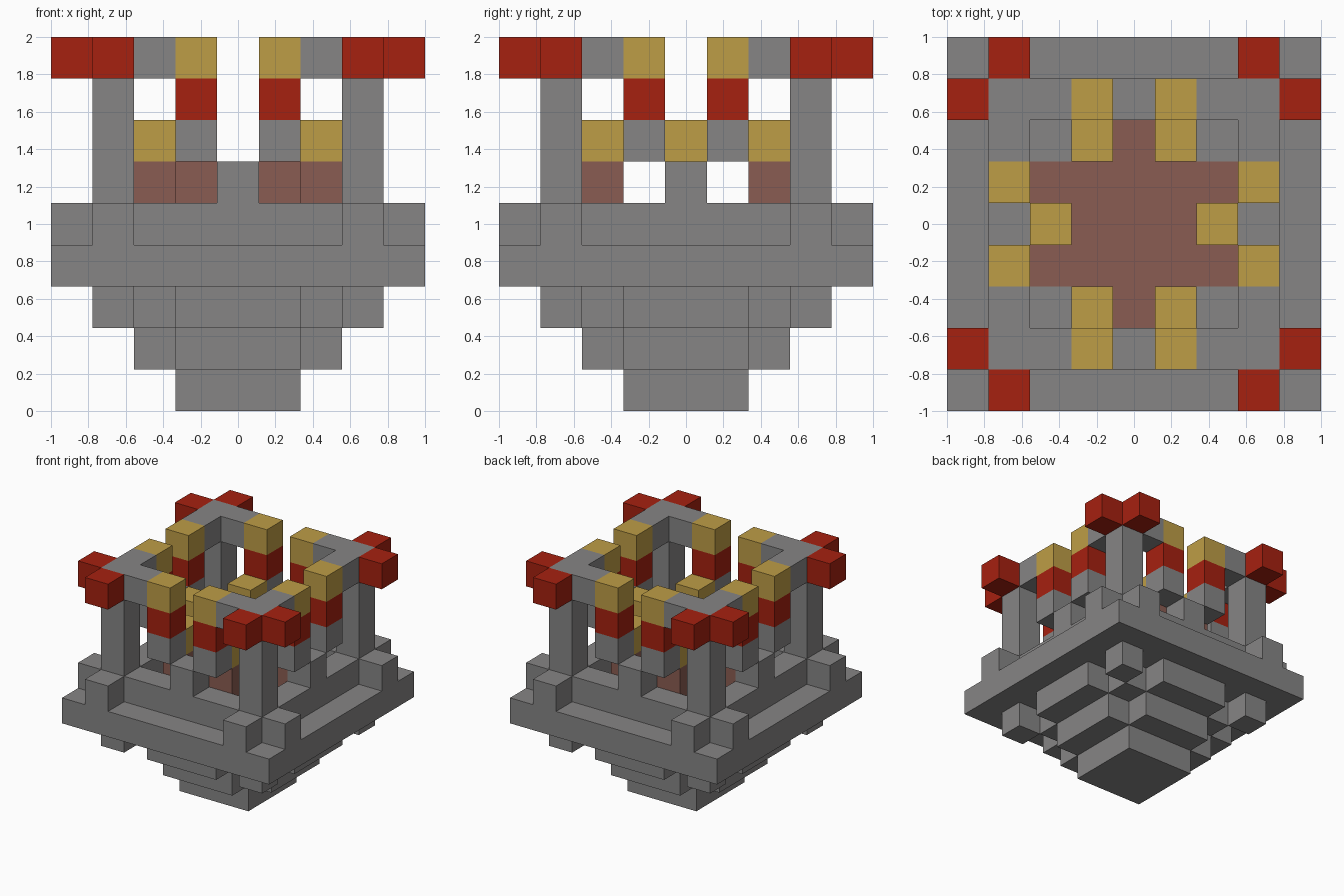
import bpy
import bmesh
from mathutils import Vector

cube = bpy.data.objects.get("Cube")
if cube:
    bpy.data.objects.remove(cube, do_unlink=True)

U = 2 / 9  # edge of one block


def material(name, rgb):
    mat = bpy.data.materials.new(name)
    mat.use_nodes = True
    mat.diffuse_color = (*rgb, 1)
    mat.node_tree.nodes["Principled BSDF"].inputs["Base Color"].default_value = (*rgb, 1)
    return mat


STONE = material("stone grey", (0.24, 0.235, 0.235))
RED = material("deep red", (0.38, 0.015, 0.005))
GOLD = material("gold", (0.515, 0.337, 0.061))
BROWN = material("clay brown", (0.254, 0.107, 0.084))


def build(name, mat, boxes):
    """Join boxes given as inclusive block ranges (x0, x1, y0, y1, z0, z1)."""
    bm = bmesh.new()
    for x0, x1, y0, y1, z0, z1 in boxes:
        low = Vector((x0 - 0.5, y0 - 0.5, z0)) * U
        high = Vector((x1 + 0.5, y1 + 0.5, z1 + 1)) * U
        verts = bmesh.ops.create_cube(bm, size=1)["verts"]
        for v in verts:
            v.co = (low + high) / 2 + v.co * (high - low)
    mesh = bpy.data.meshes.new(name)
    bm.to_mesh(mesh)
    bm.free()
    mesh.materials.append(mat)
    obj = bpy.data.objects.new(name, mesh)
    bpy.context.collection.objects.link(obj)
    return obj


def block(x, y, z0, z1=None):
    return (x, x, y, y, z0, z0 if z1 is None else z1)


def rounded(r, z0, z1):
    """Square of half-width r with its corner blocks left out."""
    return [(-r, r, 1 - r, r - 1, z0, z1),
            (1 - r, r - 1, r, r, z0, z1),
            (1 - r, r - 1, -r, -r, z0, z1)]


SIGNS = (-1, 1)
CORNERS = [(a, b) for a in SIGNS for b in SIGNS]


def around(x, y, z0, z1=None):
    """One block repeated in all four quadrants."""
    return [block(a * x, b * y, z0, z1) for a, b in CORNERS]


def both_ways(x, y, z0, z1=None):
    return around(x, y, z0, z1) + around(y, x, z0, z1)


# Stepped underside
build("foot", STONE, [(-1, 1, -1, 1, 0, 0)])
build("lower_step", STONE, rounded(2, 1, 1))
upper = [(-2, 2, -2, 2, 2, 2)]
for s in SIGNS:
    upper += [(3 * s, 3 * s, -1, 1, 2, 2), (-1, 1, 3 * s, 3 * s, 2, 2)]
build("upper_step", STONE, upper)
build("corner_brackets", STONE, around(3, 3, 2))

# Broad platform and raised basin rim
build("platform", STONE, [(-4, 4, -4, 4, 3, 3)])
rim = []
for s in SIGNS:
    rim += [(-3, 3, 3 * s, 3 * s, 4, 4), (3 * s, 3 * s, -2, 2, 4, 4)]
build("basin_rim", STONE, rim)
build("rim_buttresses", STONE, both_ways(4, 3, 4))
build("rim_studs", STONE, [block(3 * s, 0, 5) for s in SIGNS]
      + [block(0, 3 * s, 5) for s in SIGNS])

# Pool surface, a thin plate on the basin floor
build("pool", BROWN, rounded(2, 4, 4 + 0.03 - 1))

# Streams rising from the pool with gold tops
streams = around(1, 2, 4, 5) + [block(2 * s, 0, 4, 5) for s in SIGNS]
build("stream_columns", BROWN, streams)
build("stream_caps", GOLD, [(b[0], b[1], b[2], b[3], 6, 6) for b in streams])

# Corner pillars with their arms and hanging lanterns
build("pillars", STONE, around(3, 3, 5, 8))
build("pillar_arms", STONE, both_ways(2, 3, 8))
build("pillar_horns", RED, both_ways(4, 3, 8))
build("arm_tips", GOLD, both_ways(1, 3, 8))
build("lanterns", RED, both_ways(1, 3, 7))
build("lantern_bases", STONE, both_ways(1, 3, 6))
